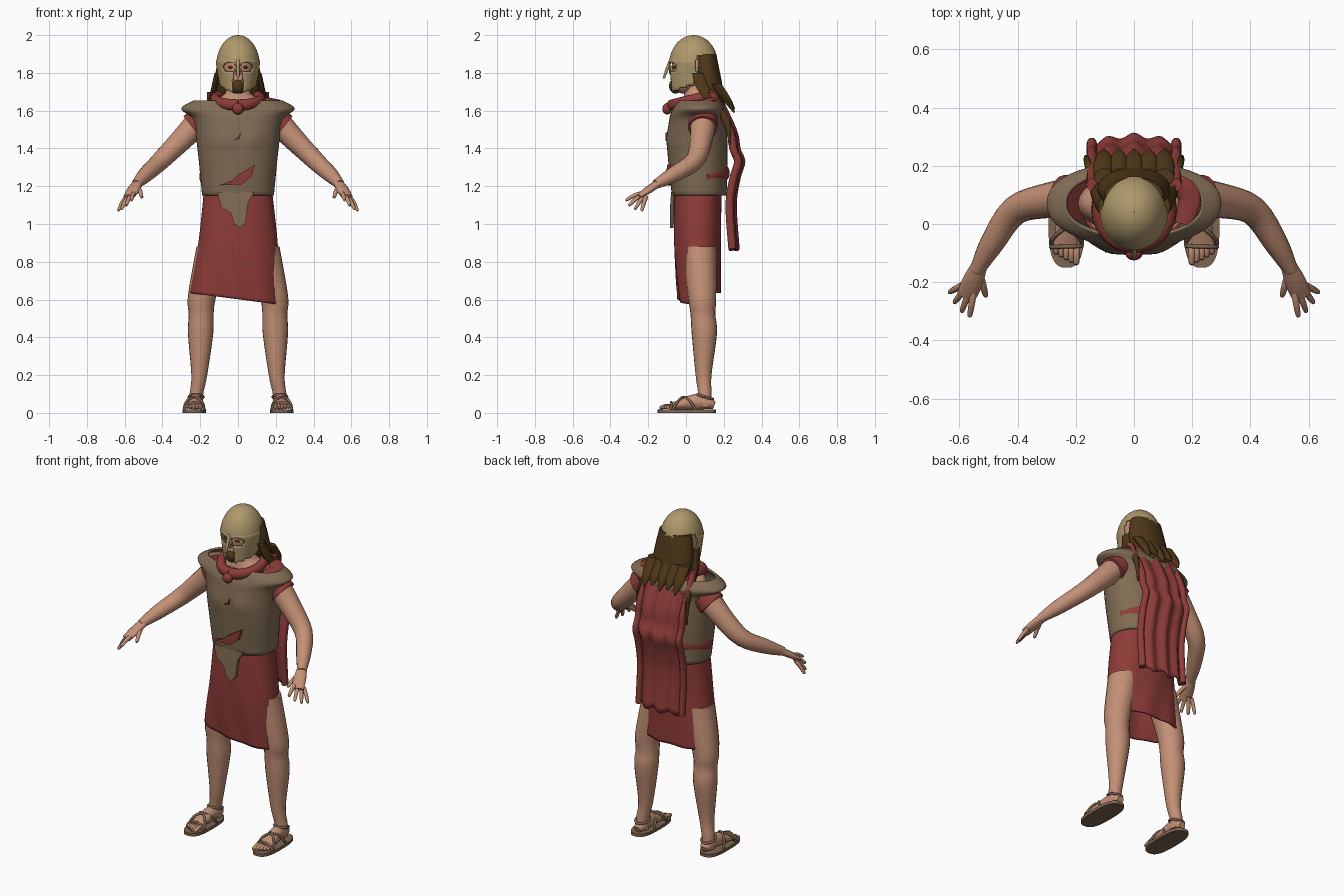
import bpy, bmesh
from math import sin, cos, pi, exp, radians, copysign
from mathutils import Vector

cube = bpy.data.objects.get("Cube")
if cube:
    bpy.data.objects.remove(cube, do_unlink=True)


def material(name, *colour):
    mat = bpy.data.materials.new(name)
    mat.use_nodes = True
    mat.diffuse_color = (*colour, 1)
    mat.node_tree.nodes["Principled BSDF"].inputs["Base Color"].default_value = (*colour, 1)
    return mat


skin = material("skin", .55, .28, .18)
red = material("red cloth", .27, .045, .04)
leather = material("grey brown leather", .22, .15, .09)
bronze = material("bronze", .43, .32, .15)
brown = material("dark brown hair", .08, .04, .01)
sandal = material("sandal leather", .2, .13, .08)


def finish(name, bm, mat, mirror=False, thick=0):
    """Turn a bmesh into a smooth object with optional thickness and mirroring."""
    bmesh.ops.recalc_face_normals(bm, faces=bm.faces[:])
    mesh = bpy.data.meshes.new(name)
    bm.to_mesh(mesh)
    bm.free()
    mesh.materials.append(mat)
    mesh.polygons.foreach_set("use_smooth", [True] * len(mesh.polygons))
    mesh.set_sharp_from_angle(angle=radians(45))
    obj = bpy.data.objects.new(name, mesh)
    bpy.context.scene.collection.objects.link(obj)
    if thick:
        solid = obj.modifiers.new("thickness", 'SOLIDIFY')
        solid.thickness, solid.offset = thick, -1
    if mirror:
        obj.modifiers.new("mirror", 'MIRROR')


def spline(points, steps):
    """Smooth path through points of any dimension."""
    path, last = [], len(points) - 1
    for i in range(last):
        around = list(zip(points[max(i - 1, 0)], points[i], points[i + 1], points[min(i + 2, last)]))
        for k in range(steps):
            t = k / steps
            path.append([b + (c - a) * t / 2 + (a - 2.5 * b + 2 * c - d / 2) * t * t
                         + (1.5 * (b - c) + (d - a) / 2) * t ** 3 for a, b, c, d in around])
    return path + [list(points[-1])]


def bridge(bm, row, following, count):
    """Fill the faces between two rows of vertices."""
    for k in range(count):
        m = (k + 1) % len(row)
        bm.faces.new((row[k], row[m], following[m], following[k]))


def loft(name, points, mat, upright=True, sides=16, steps=4, power=2, caps=True,
         mirror=False, thick=0, shape=None, cut=None):
    """Skin round (x, y, z, radius) or oval (x, y, z, radius, radius) sections along a path."""
    bm = bmesh.new()
    path, rings = spline(points, steps), []
    for i, p in enumerate(path):
        u, v = Vector((1, 0, 0)), Vector((0, 1, 0))
        if not upright:
            t = Vector(path[min(i + 1, len(path) - 1)][:3]) - Vector(path[max(i - 1, 0)][:3])
            u = t.cross((0, 0, 1)).normalized()
            v = u.cross(t).normalized()
        ring = []
        for k in range(sides):
            angle = 2 * pi * k / sides
            c, s = [copysign(abs(f) ** (2 / power), f) for f in (cos(angle), sin(angle))]
            co = Vector(p[:3]) + u * c * max(p[3], .001) + v * s * max(p[-1], .001)
            ring.append(bm.verts.new(shape(co) if shape else co))
        rings.append(ring)
    for ring, following in zip(rings, rings[1:]):
        bridge(bm, ring, following, sides)
    if caps:
        bm.faces.new(rings[0])
        bm.faces.new(rings[-1])
    if cut:
        gone = [f for f in bm.faces if cut(f.calc_center_median())]
        bmesh.ops.delete(bm, geom=gone, context='FACES')
    finish(name, bm, mat, mirror, thick)


def bulb(centre, radii, low=-8):
    """Sections of an ellipsoid, or of its dome when low is zero."""
    (x, y, z), (rx, ry, rz) = centre, radii
    angles = [k * pi / 16 for k in range(low, 9)]
    return [(x, y, z + rz * sin(a), rx * cos(a), ry * cos(a)) for a in angles]


def finger(name, base, tip, radius):
    """Slightly bent digit with a rounded end."""
    base, tip = Vector(base), Vector(tip)
    bend = Vector((0, 0, radius / 2))
    path = [base, base.lerp(tip, .5) + bend, base.lerp(tip, .93), tip]
    widths = [radius, radius, radius * .75, radius / 4]
    loft(name, [(*p, w) for p, w in zip(path, widths)], skin, upright=False, sides=10, mirror=True)


def plate(name, outline, y, mat):
    """Plate cut from an outline in the front plane, curved to the body."""
    bm = bmesh.new()
    face = bm.faces.new([bm.verts.new((x, y + x * x, z)) for x, z in outline])
    new = bmesh.ops.extrude_face_region(bm, geom=[face])["geom"]
    bmesh.ops.translate(bm, vec=(0, .02, 0), verts=[g for g in new if isinstance(g, bmesh.types.BMVert)])
    finish(name, bm, mat)


# Head, face and neck
loft("head", bulb((0, .04, 1.84), (.09, .115, .14)), skin, sides=24, steps=2)
loft("jaw", bulb((0, -.01, 1.76), (.07, .065, .07)), skin, steps=1)
loft("nose", bulb((0, -.07, 1.81), (.013, .02, .03)), skin, steps=1)
loft("beard", bulb((0, -.055, 1.73), (.035, .035, .04)), brown, steps=1)
loft("eye", bulb((.038, -.062, 1.83), (.014, .01, .007)), brown, steps=1, mirror=True)
loft("neck_and_shoulders", [(0, .07, 1.5, .2, .1), (0, .07, 1.63, .17, .09), (0, .06, 1.69, .07, .07),
                            (0, .05, 1.78, .06, .06)], skin, sides=24)


# Helmet with eye holes, mouth slit and an open nape
def helmet_gap(c):
    x, y, z = abs(c.x), c.y, c.z
    nape = y > .055 and z < 1.88 + .012 * cos(60 * x)
    rim = z < 1.7 + .35 * (y + .075)
    eye = y < 0 and ((x - .045) / .036) ** 2 + ((z - 1.83) / .026) ** 2 < 1
    slit = y < 0 and x < .028 and z < 1.81
    return nape or rim or eye or slit


loft("helmet", [(0, .04, 1.69, .09, .12)] + bulb((0, .04, 1.84), (.115, .13, .16), low=0),
     bronze, sides=80, steps=12, caps=False, thick=.007, cut=helmet_gap)
loft("nose_guard", [(0, -.118, 1.77, .006), (0, -.1, 1.82, .009), (0, -.08, 1.87, .01)], bronze)

# Long hair with pointed locks over the cape
loft("hair", [(0, .1, 1.9, .1, .06), (0, .12, 1.75, .125, .07), (0, .17, 1.62, .11, .04)], brown, sides=24)
for i in range(-2, 3):
    x = i * .052
    loft("hair_lock", [(x, .16, 1.74, .034, .03), (x, .215, 1.66, .034, .025),
                       (x, .255, 1.59 + .02 * (i % 2), .004, .005)], brown, sides=10)
loft("side_hair", [(.11, .06, 1.8, .014, .03), (.13, .1, 1.7, .016, .035), (.16, .21, 1.56, .012, .02),
                   (.165, .23, 1.42, .005, .005)], brown, sides=10, mirror=True)


# Moulded cuirass with flared shoulder caps
def muscles(co):
    if co.y < 0:
        x, z = abs(co.x), co.z
        co.y -= .01 * exp(-((x - .08) / .05) ** 2 - ((z - 1.45) / .05) ** 2)
        co.y += .005 * exp(-(x / .015) ** 2 - ((z - 1.38) / .12) ** 2)
    return co


loft("cuirass", [(0, .07, 1.15, .19, .145), (0, .06, 1.4, .215, .16), (0, .06, 1.55, .24, .15),
                 (0, .07, 1.61, .3, .14), (0, .07, 1.655, .235, .115)],
     leather, sides=56, steps=8, power=2.2, caps=False, thick=.012, shape=muscles)
plate("cuirass_flap", [(-.11, 1.17), (-.09, 1.09), (-.04, 1.06), (-.02, 1), (.01, .98),
                       (.04, 1.01), (.055, 1.12), (.09, 1.17)], -.086, leather)

# Red cloth showing around the cuirass
plate("front_sash", [(-.1, 1.205), (-.03, 1.23), (0, 1.26), (.09, 1.315), (.07, 1.25), (.02, 1.21)], -.107, red)
plate("chest_patch", [(-.03, 1.44), (0, 1.46), (.015, 1.485), (.01, 1.45)], -.108, red)
loft("back_sash", [(.19 * cos(a), .06 + .155 * sin(a), 1.25 + .02 * sin(a), .016, .035)
                   for a in [.3 * i for i in range(1, 12)]], red, upright=False)
loft("sleeve_edge", [(.19, .09, 1.55, .078), (.24, .09, 1.51, .078)], red, upright=False, mirror=True)
loft("tunic_strap", [(.12, .15, 1.665, .03, .012), (.19, .1, 1.65, .04, .012), (.17, 0, 1.64, .03, .012)],
     red, upright=False)
loft("neck_scarf", [(.12 * sin(a), .05 - .125 * cos(a), 1.66 - .03 * cos(a), .026, .03)
                    for a in [i * pi / 8 for i in range(17)]], red, upright=False)
loft("scarf_knot", bulb((0, -.1, 1.61), (.03, .025, .03)), red, steps=1)

# Cape hanging behind, with rolled edges
drop = spline([(.165, 1.7), (.26, 1.5), (.28, 1.4), (.305, 1.33), (.28, 1.24), (.26, 1.1), (.275, .87)], 5)
bm = bmesh.new()
rows = [[bm.verts.new((.145 * u, y - .03 * u * u + .009 * cos(10 * u), z + .012 * sin(9 * u)))
         for u in [k / 12 - 1 for k in range(25)]] for y, z in drop]
for row, following in zip(rows, rows[1:]):
    bridge(bm, row, following, len(row) - 1)
finish("cape", bm, red, thick=.012)
loft("cape_edge", [(.145, y - .03, z, .018, .022) for y, z in drop], red, steps=1, sides=10, mirror=True)


# Wrapped skirt with a lower front panel
def hem(co):
    fall = max(0, min(1, (1.1 - co.z) / .47))
    co.y += .005 * fall * sin(38 * co.x + 9 * co.z)
    if co.y < .025:
        co.z -= .06 * fall * max(0, min(1, (co.x + .26) / .46))
    return co


loft("skirt", [(0, .065, 1.18, .18, .125), (0, .06, .9, .21, .123), (-.017, .07, .635, .24, .112)],
     red, sides=64, steps=10, power=2.3, caps=False, thick=.01, shape=hem)

# Arms and hands, with the fingers fanned between the outer two
loft("arm", [(.2, .09, 1.55, .07), (.3, .08, 1.445, .06), (.41, .045, 1.335, .05), (.49, -.07, 1.26, .041),
             (.54, -.16, 1.21, .025)], skin, upright=False, mirror=True)
loft("palm", [(.53, -.14, 1.22, .027, .021), (.555, -.2, 1.18, .036, .019), (.577, -.25, 1.145, .033, .012)],
     skin, upright=False, mirror=True)
for i, name in enumerate(("index_finger", "middle_finger", "ring_finger", "little_finger")):
    base = Vector((.55, -.23, 1.165)).lerp((.59, -.21, 1.145), i / 3)
    tip = Vector((.565, -.32, 1.125)).lerp((.635, -.235, 1.07), i / 3)
    finger(name, base, tip + (tip - base) * .2 * sin(i * pi / 3), .011)
finger("thumb", (.53, -.17, 1.195), (.508, -.25, 1.14), .012)

# Legs and feet
loft("leg", [(.222, .1, .03, .036), (.22, .1, .1, .036), (.205, .093, .2, .042), (.198, .097, .42, .067),
             (.195, .09, .52, .066), (.19, .085, .62, .075), (.13, .07, .88, .09)],
     skin, sides=20, steps=5, mirror=True)
loft("foot", [(.222, .15, .04, .02, .02), (.222, .12, .05, .035, .03), (.225, .05, .058, .037, .042),
              (.234, -.08, .034, .044, .016)], skin, upright=False, mirror=True)
for i in range(5):
    x = .198 + .0175 * i
    finger("toe", (x, -.06, .032), (x, -.14 + .009 * i, .027), .013 - .001 * i)

# Sandals
loft("sandal_sole", [(.232, .005, 0, .062, .155), (.232, .005, .018, .062, .155)], sandal,
     sides=40, steps=1, power=2.8, mirror=True)
for name, start, end, rise in (("inner_cross_strap", .05, -.07, .066), ("outer_cross_strap", -.07, .05, .066),
                               ("toe_strap", -.075, -.08, .038)):
    arch = [(.232 - .053 * cos(pi * t), start + (end - start) * t, .018 + rise * sin(pi * t), .007)
            for t in [k / 8 for k in range(9)]]
    loft(name, arch, sandal, upright=False, sides=10, steps=2, mirror=True)
loft("ankle_strap", [(.222 + .038 * cos(a), .1 + .042 * sin(a), .085 - .012 * sin(a), .007)
                     for a in [i * pi / 8 for i in range(17)]], sandal, upright=False, sides=10, mirror=True)
